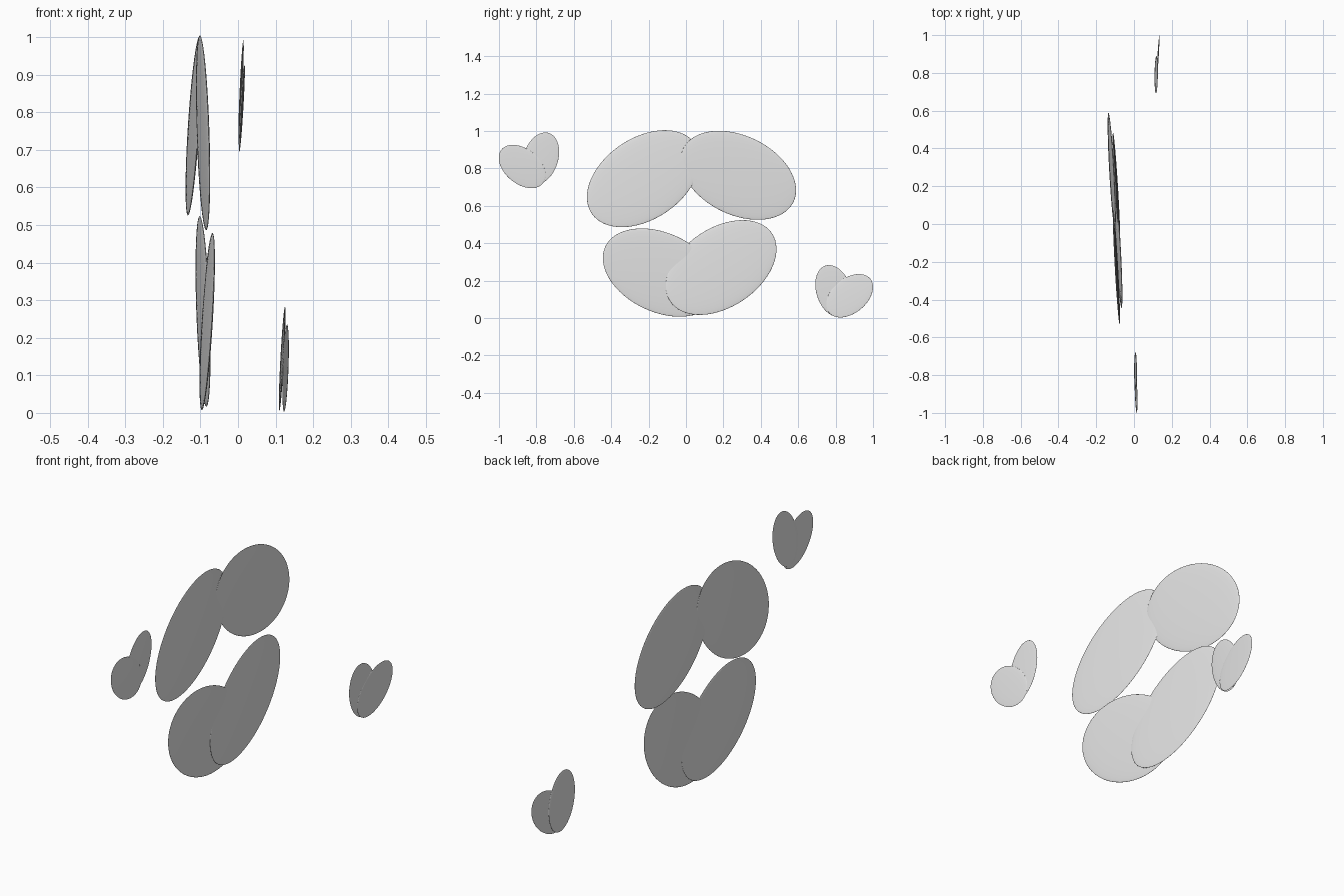
import bpy
from math import radians, cos, sin
from mathutils import Matrix, Vector

cube = bpy.data.objects.get("Cube")
if cube:
    bpy.data.objects.remove(cube, do_unlink=True)

# One pale grey for every petal
grey = bpy.data.materials.new("pale_grey")
grey.use_nodes = True
grey.diffuse_color = (0.8, 0.8, 0.8, 1)
grey.node_tree.nodes["Principled BSDF"].inputs["Base Color"].default_value = (0.8, 0.8, 0.8, 1)


def petal(name, centre, size, roll, lean_y, lean_z):
    """Flattened ellipsoid facing x; roll turns it in the yz plane, leans tilt it."""
    bpy.ops.mesh.primitive_uv_sphere_add(segments=64, ring_count=32, radius=1)
    ob = bpy.context.object
    ob.name = name
    ob.data.materials.append(grey)
    bpy.ops.object.shade_smooth()
    a = radians(roll)
    normal = Vector((1, -lean_y, -lean_z)).normalized()
    long_axis = Vector((lean_y * cos(a) + lean_z * sin(a), cos(a), sin(a))).normalized()
    turn = Matrix((long_axis, normal.cross(long_axis), normal)).transposed().to_4x4()
    ob.matrix_world = Matrix.Translation(centre) @ turn @ Matrix.Diagonal((*size, 1))
    return ob


big = (0.328, 0.211, 0.0085)
small = (0.143, 0.093, 0.0035)

# Large ring of four petals
petal("upper_front_petal", (-0.093, -0.228, 0.745), (0.334, 0.217, 0.0085), 34, -0.053, -0.009)
petal("upper_back_petal", (-0.118, 0.28, 0.763), big, -26, -0.044, 0.045)
petal("lower_front_petal", (-0.082, -0.135, 0.243), big, -25, -0.042, 0.042)
petal("lower_back_petal", (-0.093, 0.188, 0.27), big, 34, -0.058, -0.009)

# Small low pair at the back
petal("back_pair_upright_petal", (0.1175, 0.79, 0.144), small, -72, 0.034, 0.06)
petal("back_pair_slanted_petal", (0.1265, 0.875, 0.119), small, 39.6, 0.061, 0.008)

# Small high pair at the front
petal("front_pair_upright_petal", (0.008, -0.777, 0.853), small, 72, -0.017, 0.048)
petal("front_pair_slanted_petal", (0.0105, -0.876, 0.81), small, -39.6, -0.012, 0.054)
